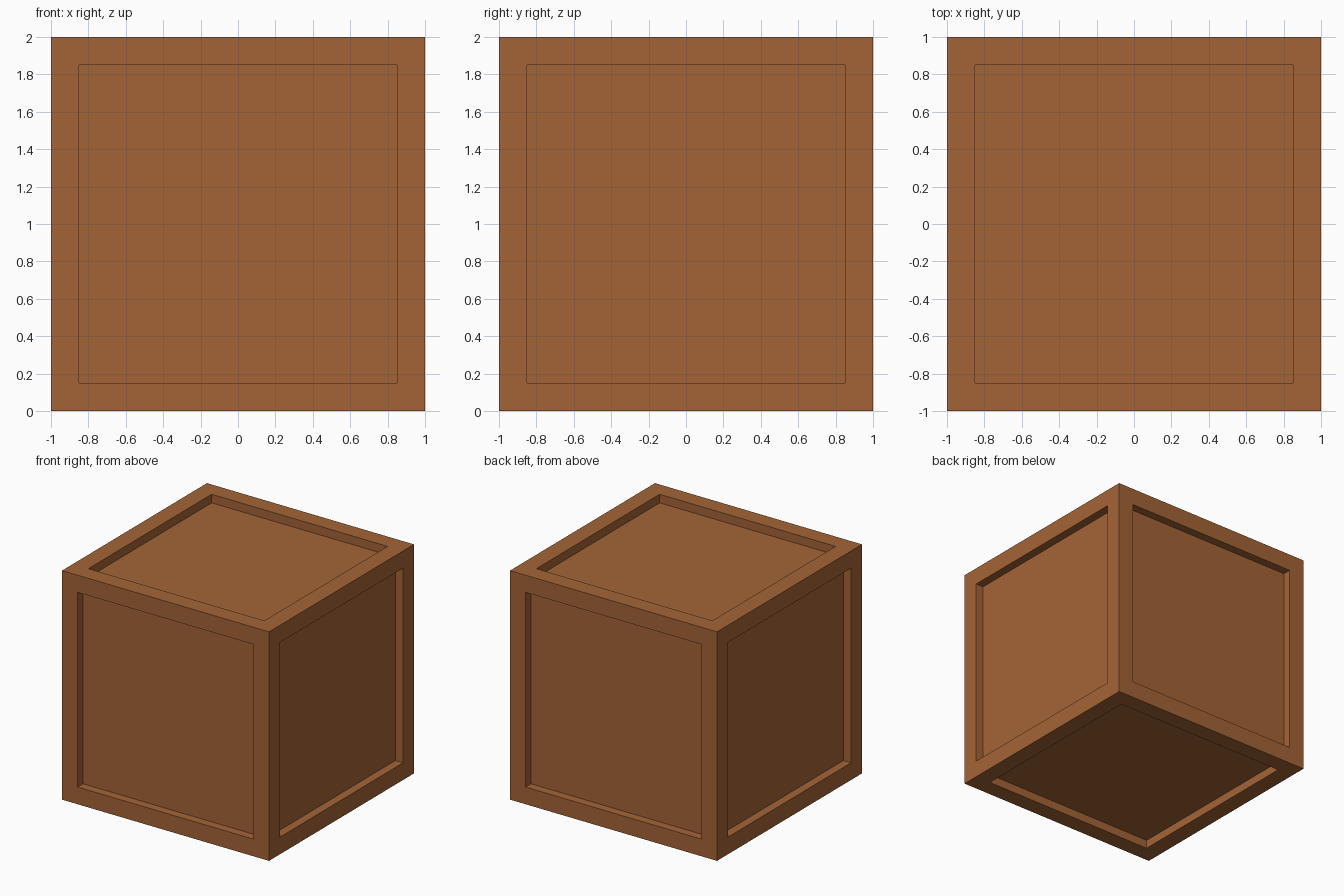
import bpy
import bmesh
from mathutils import Vector

if "Cube" in bpy.data.objects:
    bpy.data.objects.remove(bpy.data.objects["Cube"])

SIZE = 2.0      # outer cube
BORDER = 0.15   # width of the frame around each panel
DEPTH = 0.075   # how far each panel is sunk

wood = bpy.data.materials.new("brown_wood")
wood.diffuse_color = (0.37, 0.127, 0.037, 1.0)
wood.use_nodes = True
wood.node_tree.nodes["Principled BSDF"].inputs["Base Color"].default_value = wood.diffuse_color

# Crate body
bm = bmesh.new()
bmesh.ops.create_cube(bm, size=SIZE)
panels = list(bm.faces)

# Frame border on all six sides
bmesh.ops.inset_individual(bm, faces=panels, thickness=BORDER, depth=0.0,
                           use_even_offset=True)

# Sunken panels with straight walls
sunk = bmesh.ops.extrude_discrete_faces(bm, faces=panels)["faces"]
for face in sunk:
    face.normal_update()
    offset = face.normal * -DEPTH
    bmesh.ops.translate(bm, verts=list(face.verts), vec=offset)

# Stand the crate on the ground
bmesh.ops.translate(bm, verts=list(bm.verts), vec=Vector((0, 0, SIZE / 2)))
bmesh.ops.recalc_face_normals(bm, faces=list(bm.faces))

mesh = bpy.data.meshes.new("crate")
bm.to_mesh(mesh)
bm.free()
mesh.materials.append(wood)
crate = bpy.data.objects.new("crate", mesh)
bpy.context.collection.objects.link(crate)
